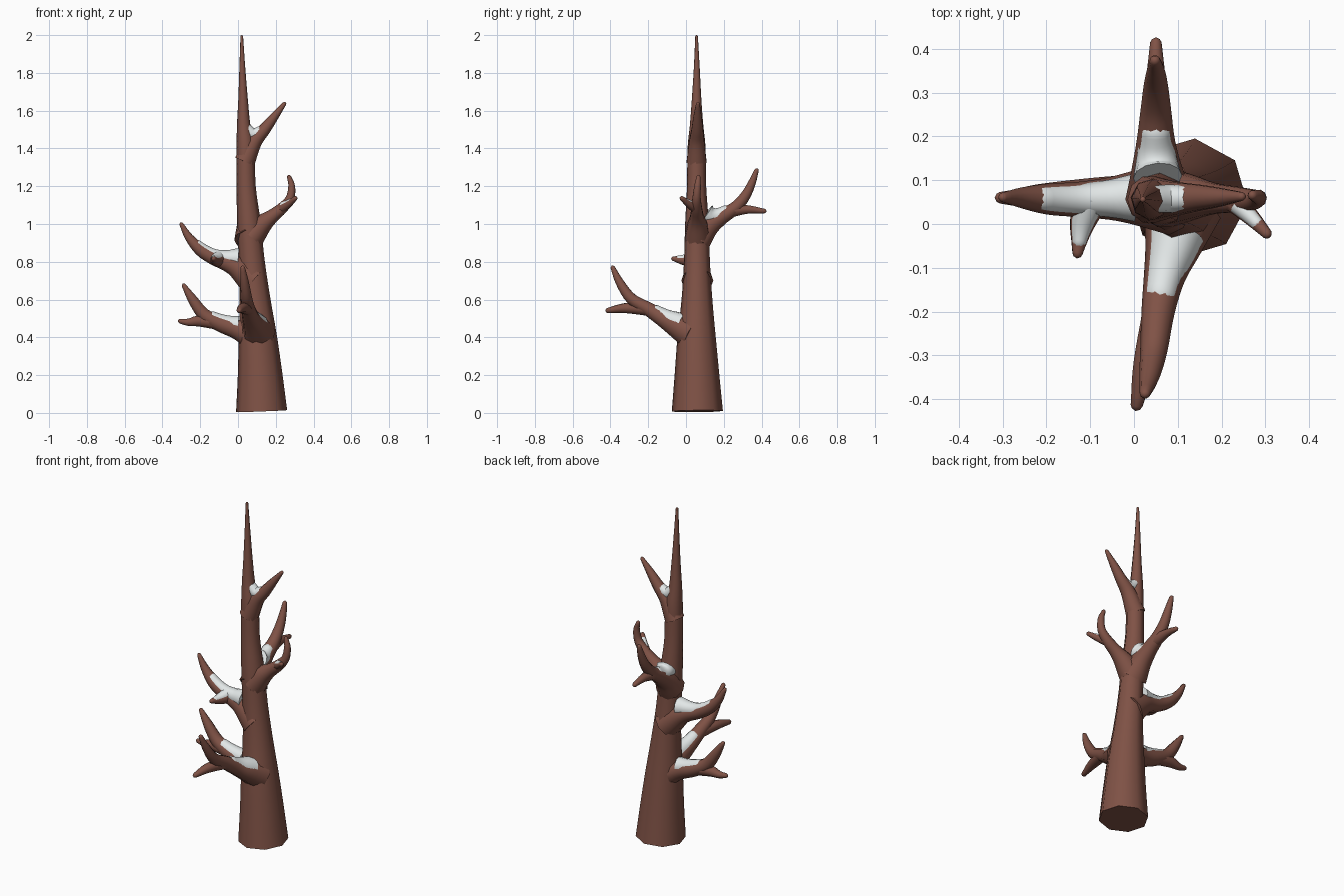
import bpy, bmesh, math
from mathutils import Vector


def material(name, rgb):
    m = bpy.data.materials.new(name)
    m.diffuse_color = (*rgb, 1)
    return m


BARK = material("brown bark", (0.215, 0.085, 0.061))
SNOW = material("white snow", (0.80, 0.84, 0.84))


def spline(pts, u):
    """Point (x, y, z, radius) at u counted in control points."""
    p = [Vector(q) for q in pts]
    i = min(int(u), len(p) - 2)
    t = u - i
    b, c = p[i], p[i + 1]
    a = p[i - 1] if i > 0 else b * 2 - c
    d = p[i + 2] if i + 2 < len(p) else c * 2 - b
    return 0.5 * (2 * b + (c - a) * t + (2 * a - 5 * b + 4 * c - d) * t * t
                  + (3 * b - a - 3 * c + d) * t ** 3)


def tube(name, samples, mat, sides=10, phase=0.0):
    """Loft rings along the samples, with a flat start and a rounded tip."""
    bm = bmesh.new()
    pos = [s.xyz for s in samples]
    rad = [s.w for s in samples]
    end = (pos[-1] - pos[-2]).normalized()
    r = rad[-1]
    pos.append(pos[-1] + end * r * 0.55)
    rad.append(r * 0.7)
    n = Vector((1, 0, 0)) if abs(pos[1].x - pos[0].x) < abs(pos[1].z - pos[0].z) else Vector((0, 1, 0))
    rings = []
    for i, c in enumerate(pos):
        t = (pos[min(i + 1, len(pos) - 1)] - pos[max(i - 1, 0)]).normalized()
        n = (n - t * n.dot(t)).normalized()
        b = t.cross(n)
        angles = [phase + 2 * math.pi * k / sides for k in range(sides)]
        rings.append([bm.verts.new(c + (n * math.cos(a) + b * math.sin(a)) * rad[i]) for a in angles])
    for lo, hi in zip(rings, rings[1:]):
        for k in range(sides):
            j = (k + 1) % sides
            bm.faces.new((lo[k], lo[j], hi[j], hi[k]))
    tip = bm.verts.new(pos[-1] + end * r * 0.35)
    for k in range(sides):
        bm.faces.new((rings[-1][k], rings[-1][(k + 1) % sides], tip))
    bm.faces.new(rings[0][::-1])
    bmesh.ops.recalc_face_normals(bm, faces=bm.faces[:])
    me = bpy.data.meshes.new(name)
    bm.to_mesh(me)
    bm.free()
    me.materials.append(mat)
    ob = bpy.data.objects.new(name, me)
    bpy.context.collection.objects.link(ob)
    bpy.ops.object.select_all(action='DESELECT')
    ob.select_set(True)
    bpy.context.view_layer.objects.active = ob
    bpy.ops.object.shade_smooth_by_angle(angle=math.radians(65))


def limb(name, pts, sides=10, phase=0.0, steps=4):
    count = (len(pts) - 1) * steps
    tube(name, [spline(pts, i / steps) for i in range(count + 1)], BARK, sides, phase)


def snow(name, pts, u0, u1, lift=0.0):
    """Snow lying on a limb: a slimmer, raised copy of part of it."""
    out = []
    for i in range(13):
        f = i / 12
        s = spline(pts, u0 + (u1 - u0) * f)
        s.z += 0.24 * s.w + lift * (1 - f) ** 3
        s.w *= 0.88
        out.append(s)
    tube(name, out, SNOW, 12)


# trunk, eight-sided and leaning slightly
limb("trunk", [
    (0.125, 0.06, 0.009, 0.136), (0.117, 0.058, 0.2, 0.119), (0.105, 0.056, 0.4, 0.102),
    (0.09, 0.058, 0.6, 0.082), (0.073, 0.058, 0.8, 0.069), (0.058, 0.058, 1.0, 0.063),
    (0.043, 0.056, 1.2, 0.051), (0.04, 0.056, 1.4, 0.048), (0.03, 0.056, 1.52, 0.036),
    (0.027, 0.056, 1.65, 0.026), (0.023, 0.057, 1.82, 0.016), (0.02, 0.056, 1.994, 0.007),
], sides=8, phase=math.radians(-6))

# lower left branch with fork
low_left = [(0.09, 0.06, 0.40, 0.085), (0.0, 0.06, 0.44, 0.056), (-0.1, 0.06, 0.475, 0.045),
            (-0.18, 0.06, 0.52, 0.036), (-0.24, 0.06, 0.60, 0.027), (-0.287, 0.06, 0.675, 0.012)]
limb("lower_left_branch", low_left)
limb("lower_left_fork", [(-0.1, 0.06, 0.475, 0.038), (-0.2, 0.06, 0.487, 0.032),
                         (-0.26, 0.06, 0.48, 0.021), (-0.307, 0.06, 0.486, 0.013)])
snow("lower_left_snow", low_left, 1, 2.5, 0.01)

# front branch with fork
front = [(0.11, 0.03, 0.42, 0.09), (0.09, -0.05, 0.462, 0.066), (0.07, -0.12, 0.5, 0.048),
         (0.055, -0.2, 0.55, 0.038), (0.045, -0.29, 0.605, 0.031), (0.035, -0.35, 0.69, 0.023),
         (0.025, -0.388, 0.77, 0.012)]
limb("front_branch", front)
limb("front_fork", [(0.055, -0.2, 0.55, 0.036), (0.025, -0.32, 0.555, 0.027),
                    (0.006, -0.415, 0.542, 0.014)])
snow("front_snow", front, 0.7, 2.6)

# upper left branch with a side twig
up_left = [(0.08, 0.06, 0.70, 0.085), (0.0, 0.06, 0.767, 0.062), (-0.06, 0.058, 0.796, 0.048),
           (-0.13, 0.056, 0.822, 0.04), (-0.2, 0.057, 0.865, 0.035), (-0.26, 0.06, 0.93, 0.023),
           (-0.3, 0.061, 1.0, 0.011)]
twig = [(-0.10, 0.06, 0.813, 0.045), (-0.118, 0.0, 0.808, 0.03), (-0.125, -0.04, 0.812, 0.019),
        (-0.129, -0.068, 0.817, 0.012)]
limb("upper_left_branch", up_left)
limb("upper_left_twig", twig)
snow("upper_left_snow", up_left, 1, 4.3, 0.035)
snow("upper_left_twig_snow", twig, 0, 2.1)

# back branch with fork
back = [(0.06, 0.06, 0.92, 0.08), (0.053, 0.12, 0.99, 0.06), (0.05, 0.19, 1.04, 0.044),
        (0.05, 0.26, 1.085, 0.035), (0.05, 0.315, 1.15, 0.028), (0.05, 0.35, 1.22, 0.021),
        (0.048, 0.374, 1.285, 0.012)]
limb("back_branch", back)
limb("back_fork", [(0.05, 0.24, 1.07, 0.036), (0.05, 0.33, 1.077, 0.023), (0.05, 0.415, 1.068, 0.013)])
snow("back_snow", back, 0.8, 2.4, 0.06)

# right branch with upturned end and a side twig
right = [(0.07, 0.06, 0.93, 0.07), (0.125, 0.06, 0.995, 0.054), (0.18, 0.058, 1.04, 0.037),
         (0.235, 0.056, 1.085, 0.03), (0.275, 0.056, 1.135, 0.023), (0.284, 0.061, 1.2, 0.018),
         (0.27, 0.066, 1.25, 0.011)]
right_twig = [(0.225, 0.056, 1.08, 0.028), (0.268, 0.015, 1.107, 0.02), (0.304, -0.023, 1.137, 0.012)]
limb("right_branch", right)
limb("right_twig", right_twig)
snow("right_twig_snow", right_twig, 0.3, 1.4)

# top right branch with snow filling its crotch
limb("top_right_branch", [(0.035, 0.056, 1.33, 0.055), (0.085, 0.057, 1.435, 0.042),
                          (0.14, 0.06, 1.5, 0.032), (0.19, 0.061, 1.565, 0.023),
                          (0.247, 0.063, 1.638, 0.010)])
crotch = [(0.042, 0.057, 1.505, 0.03), (0.08, 0.058, 1.475, 0.032), (0.122, 0.06, 1.492, 0.028)]
tube("top_right_snow", [spline(crotch, i / 4) for i in range(9)], SNOW, 12)
